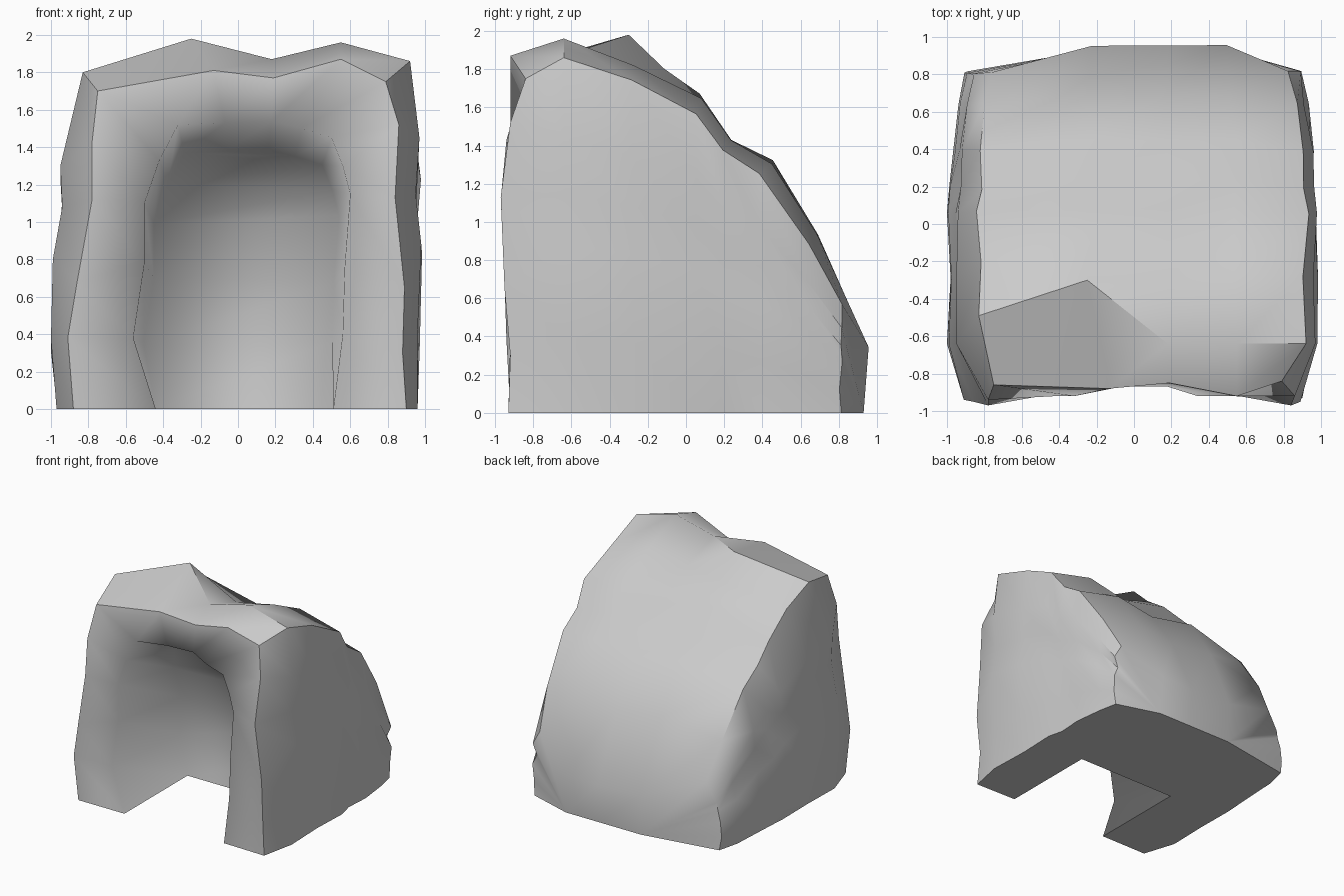
import bpy, bmesh, math, random

if "Cube" in bpy.data.objects:
    bpy.data.objects.remove(bpy.data.objects["Cube"])

random.seed(4)
N = 15  # points in every arch: left leg, top, right leg

# Opening arch and outer edge of the front face (x, z)
opening = [(-.44, 0), (-.56, .38), (-.5, .78), (-.5, 1.1), (-.42, 1.33), (-.32, 1.52),
           (-.07, 1.53), (.18, 1.54), (.34, 1.5), (.5, 1.45), (.56, 1.3), (.6, 1.15),
           (.57, .75), (.56, .4), (.51, 0)]
front_edge = [(-.88, 0), (-.91, .38), (-.86, .68), (-.78, 1.12), (-.78, 1.43), (-.75, 1.7),
              (-.13, 1.81), (.19, 1.77), (.55, 1.87), (.79, 1.75), (.86, 1.52), (.84, 1.13),
              (.89, .65), (.88, .3), (.9, 0)]
# Largest outer arch, scaled down towards the back
outer = [(-.97, 0), (-1, .37), (-.99, .8), (-.94, 1.08), (-.95, 1.3), (-.83, 1.8),
         (-.25, 1.98), (.18, 1.87), (.55, 1.96), (.92, 1.86), (.97, 1.45), (.95, 1.15),
         (.98, .88), (.96, .4), (.96, 0)]
front_y = [-.92, -.94, -.95, -.97, -.94, -.86, -.88, -.85, -.92, -.84, -.92, -.97, -.95, -.92, -.93]
# y, height scale, width scale, how far the sides lag behind, side height factor
back_rings = [(-.64, 1, 1, 0, 1), (-.28, .935, .99, 0, 1), (.08, .845, 1, .02, 1),
              (.23, .725, .98, .04, 1.02), (.45, .67, .98, .06, 1), (.69, .475, .95, .05, 1),
              (.96, .175, .91, .15, 1.75)]
# The left part of the crest sits further back
crest_shift = {(0, 5): .15, (0, 6): .34, (1, 5): .08, (1, 6): .17}

bm = bmesh.new()


def ring(points):
    return [bm.verts.new(p) for p in points]


# Cave interior, front face, then the sloping shell
cave = ring([(x * (1 if z == 0 else .9), -.06 - .36 * (z / 1.5) ** 2.5, z * .9) for x, z in opening])
mouth = ring([(x, -.92 if z < 1.53 else -.87, z) for x, z in opening])
rings = [cave, mouth, ring([(x, y, z) for (x, z), y in zip(front_edge, front_y)])]
for k, (y, hs, ws, lag, side_h) in enumerate(back_rings):
    pts = []
    for i, (x, z) in enumerate(outer):
        side = i < 6 or i > 8
        j = .015 if k else 0
        dz = random.uniform(-j, j) * hs if z else 0
        if (k, i) == (1, 6):
            dz = -.05
        pts.append((max(-1, min(1, x * ws + random.uniform(-j, j))),
                    y - (lag if side else 0) + crest_shift.get((k, i), 0) + random.uniform(-j, j) * .6,
                    z * hs * (side_h if side else 1) + dz))
    rings.append(ring(pts))
for a, b in zip(rings, rings[1:]):
    for i in range(N - 1):
        bm.faces.new((a[i], a[i + 1], b[i + 1], b[i]))

# Back wall of the cave
for i in range(6):
    bm.faces.new((cave[i], cave[i + 1], cave[13 - i], cave[14 - i]))
bm.faces.new((cave[6], cave[7], cave[8]))

# Low vertical strip at the back
last = rings[-1]
g = ring([(last[i].co.x, .93, 0) for i in (6, 7, 8)])
for i in range(5):
    bm.faces.new((last[i], last[i + 1], g[0]))
    bm.faces.new((last[13 - i], last[14 - i], g[2]))
bm.faces.new((last[5], last[6], g[0]))
bm.faces.new((last[8], last[9], g[2]))
bm.faces.new((last[6], last[7], g[1], g[0]))
bm.faces.new((last[7], last[8], g[2], g[1]))

# Flat underside
base = bm.faces.new([r[0] for r in rings] + g + [r[-1] for r in reversed(rings)])
bmesh.ops.recalc_face_normals(bm, faces=bm.faces)

# Smooth shading with crisp outer ridges; the cave mouth stays soft
soft = set(cave) | set(mouth)
for f in bm.faces:
    f.smooth = True
for e in bm.edges:
    inside = all(v in soft for v in e.verts) and base not in e.link_faces
    e.smooth = inside or e.calc_face_angle(0) < math.radians(45)

bmesh.ops.triangulate(bm, faces=[base])
mesh = bpy.data.meshes.new("rock_shelter")
bm.to_mesh(mesh)
bm.free()
obj = bpy.data.objects.new("rock_shelter", mesh)
bpy.context.collection.objects.link(obj)
